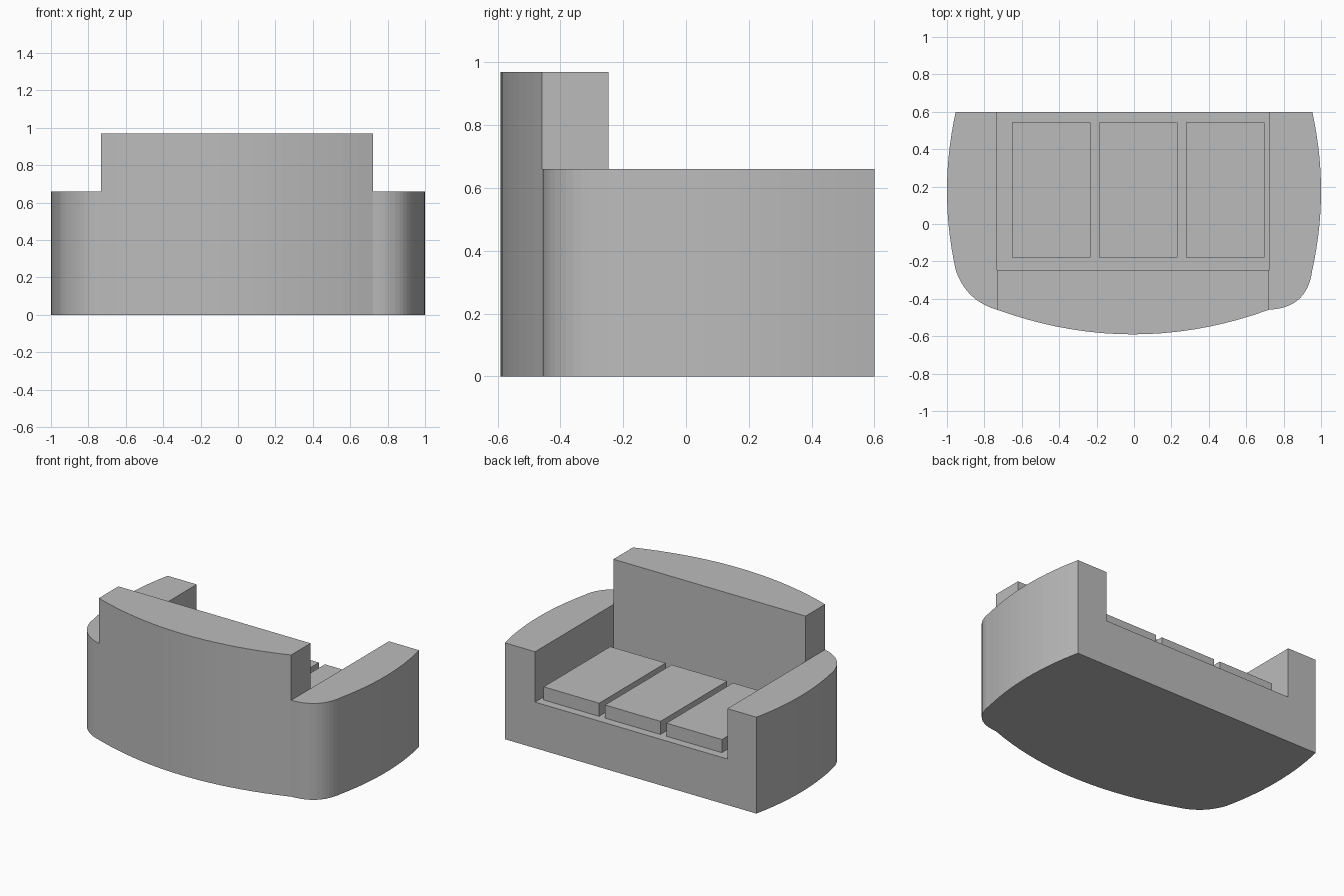
import bpy, bmesh
from mathutils import Vector

if "Cube" in bpy.data.objects:
    bpy.data.objects.remove(bpy.data.objects["Cube"], do_unlink=True)

grey = bpy.data.materials.new("grey_upholstery")
grey.use_nodes = True
colour = (0.5, 0.5, 0.5, 1)
grey.diffuse_color = colour
grey.node_tree.nodes["Principled BSDF"].inputs["Base Color"].default_value = colour

LEFT, RIGHT = 0.723, -0.733      # inner faces of the arms
ARM_TOP, BACK_TOP, SEAT = 0.66, 0.97, 0.315
BACK_FRONT = -0.247


def prism(name, points, z0, z1):
    """Extrude a plan outline between two heights."""
    bm = bmesh.new()
    face = bm.faces.new([bm.verts.new((x, y, z0)) for x, y in points])
    top = bmesh.ops.extrude_face_region(bm, geom=[face])["geom"]
    verts = [v for v in top if isinstance(v, bmesh.types.BMVert)]
    bmesh.ops.translate(bm, vec=(0, 0, z1 - z0), verts=verts)
    bmesh.ops.recalc_face_normals(bm, faces=bm.faces)
    mesh = bpy.data.meshes.new(name)
    bm.to_mesh(mesh)
    bm.free()
    mesh.materials.append(grey)
    obj = bpy.data.objects.new(name, mesh)
    bpy.context.collection.objects.link(obj)
    return obj


def box(name, x0, x1, y0, y1, z0, z1):
    return prism(name, [(x0, y0), (x1, y0), (x1, y1), (x0, y1)], z0, z1)


def arc(start, end, bulge, steps):
    """Shallow curve bulging to the right of its direction; omits the end."""
    a, b = Vector(start), Vector(end)
    d = (b - a).normalized()
    out = Vector((d.y, -d.x))
    pts = []
    for i in range(steps):
        t = i / steps
        pts.append(a.lerp(b, t) + out * bulge * 4 * t * (1 - t))
    return pts


# Curved plan outline, counter-clockwise from the right front corner
corners = [(-0.953, 0.6), (-0.953, BACK_FRONT), (RIGHT, -0.458),
           (LEFT, -0.458), (0.953, BACK_FRONT), (0.953, 0.6)]
bulges = [0.047, 0.04, 0.132, 0.066, 0.047]
steps = [14, 10, 18, 12, 14]
outline = []
for i in range(5):
    outline += arc(corners[i], corners[i + 1], bulges[i], steps[i])
outline.append(Vector(corners[-1]))
sofa = prism("sofa_body", outline, 0, BACK_TOP)

# Cut the seat well and lower both arms
cutters = [
    box("seat_cutter", RIGHT, LEFT, BACK_FRONT, 1, SEAT, 2),
    box("right_arm_cutter", -2, RIGHT, -1, 1, ARM_TOP, 2),
    box("left_arm_cutter", LEFT, 2, -1, 1, ARM_TOP, 2),
]
bpy.context.view_layer.objects.active = sofa
for cutter in cutters:
    cutter.hide_render = True
    mod = sofa.modifiers.new(cutter.name, "BOOLEAN")
    mod.operation = "DIFFERENCE"
    mod.solver = "EXACT"
    mod.object = cutter
    bpy.ops.object.modifier_apply(modifier=mod.name)
    bpy.data.objects.remove(cutter, do_unlink=True)

# Three seat cushions
for name, x in (("right", -0.652), ("middle", -0.187), ("left", 0.278)):
    box(name + "_seat_cushion", x, x + 0.42, -0.178, 0.543, SEAT, SEAT + 0.09)
